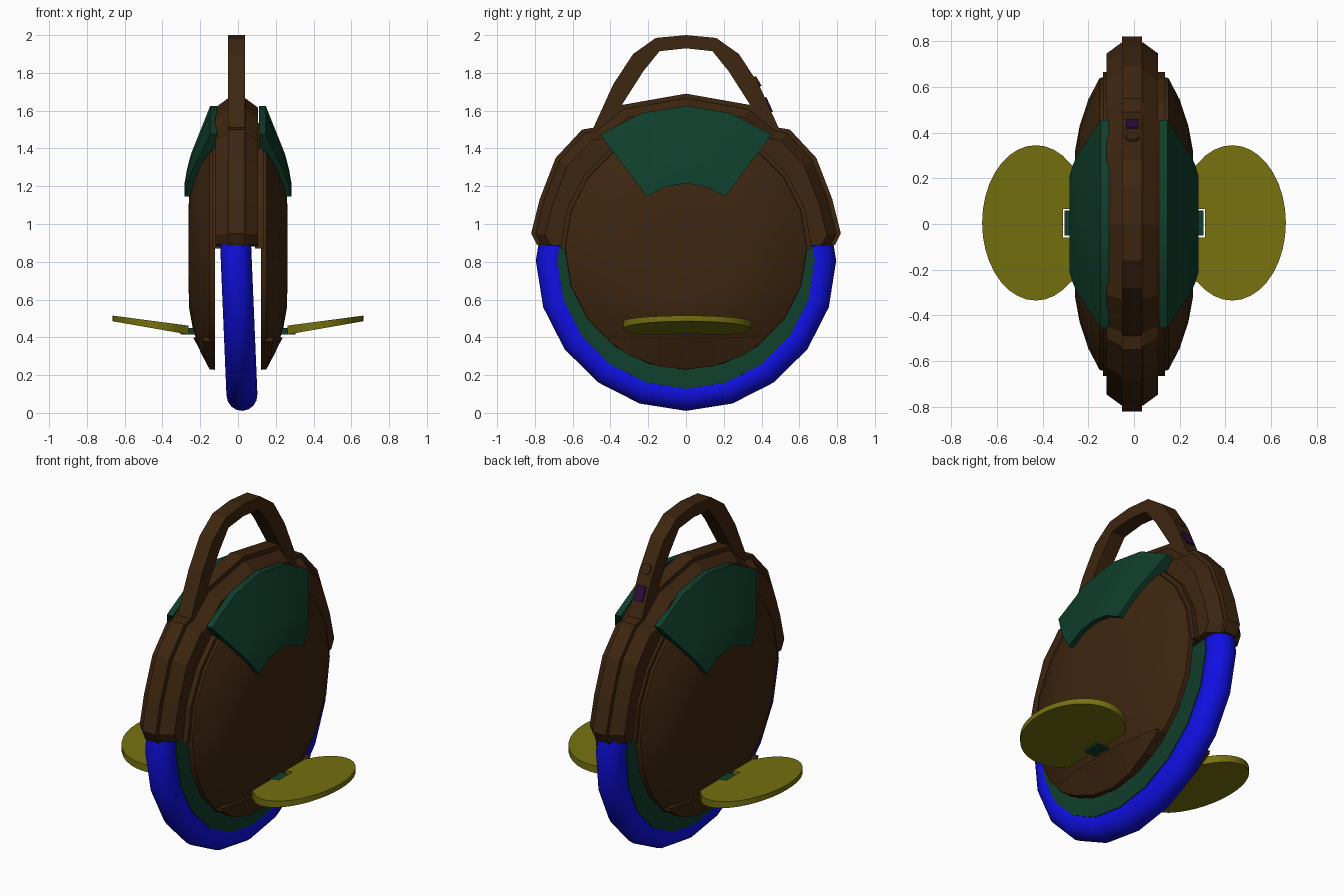
import bpy, bmesh, math
from mathutils import Matrix, Vector

if "Cube" in bpy.data.objects:
    bpy.data.objects.remove(bpy.data.objects["Cube"])


def material(name, rgb):
    m = bpy.data.materials.new(name)
    m.diffuse_color = (*rgb, 1)
    m.use_nodes = True
    m.node_tree.nodes["Principled BSDF"].inputs["Base Color"].default_value = m.diffuse_color
    return m


BROWN = material("dark brown", (0.048, 0.019, 0.005))
GREEN = material("dark green", (0.005, 0.048, 0.024))
YELLOW = material("olive yellow", (0.18, 0.165, 0.005))
BLUE = material("tyre blue", (0.005, 0.005, 0.75))
PURPLE = material("dark purple", (0.025, 0.004, 0.05))
N = 20          # sides of all round parts
HUB = 0.87      # height of the shell axis


def loft(name, rings, mat, closed=False, smooth=True):
    """Skin a list of equal-length point rings; cap the ends or join them in a loop."""
    bm = bmesh.new()
    vs = [[bm.verts.new(p) for p in r] for r in rings]
    n = len(vs[0])
    for a in range(len(vs) if closed else len(vs) - 1):
        r0, r1 = vs[a], vs[(a + 1) % len(vs)]
        for i in range(n):
            j = (i + 1) % n
            bm.faces.new((r0[i], r0[j], r1[j], r1[i]))
    if not closed:
        bm.faces.new(vs[0])
        bm.faces.new(vs[-1])
    bmesh.ops.recalc_face_normals(bm, faces=bm.faces)
    me = bpy.data.meshes.new(name)
    bm.to_mesh(me)
    bm.free()
    ob = bpy.data.objects.new(name, me)
    bpy.context.collection.objects.link(ob)
    me.materials.append(mat)
    if smooth:
        bpy.ops.object.select_all(action='DESELECT')
        ob.select_set(True)
        bpy.context.view_layer.objects.active = ob
        bpy.ops.object.shade_smooth_by_angle(angle=math.radians(25))
    return ob


def ring(x, r, zc=HUB):
    """Circle about the x axis."""
    return [(x, r * math.sin(2 * math.pi * i / N), zc + r * math.cos(2 * math.pi * i / N))
            for i in range(N)]


def slab(name, pts, x0, x1, mat):
    """Extrude a y-z outline along x."""
    return loft(name, [[(x, y, z) for y, z in pts] for x in (x0, x1)], mat, smooth=False)


def box(name, c, size, mat, tilt=0):
    """Box turned about x."""
    x, y, z = (s / 2 for s in size)
    m = Matrix.Translation(c) @ Matrix.Rotation(tilt, 4, 'X')
    rings = [[m @ Vector((a, b, h)) for a, b in ((-x, -y), (x, -y), (x, y), (-x, y))]
             for h in (-z, z)]
    return loft(name, rings, mat, smooth=False)


def sym(half):
    """Mirror an outline that runs from the +y side to the centre."""
    return half + [(-y, z) for y, z in reversed(half) if y > 1e-6]


# Wheel, leaning slightly: tyre and rim
lean = Matrix.Translation((-0.009, 0, 0.805)) @ Matrix.Rotation(-0.042, 4, 'Y')
tube = [2 * math.pi * k / 16 for k in range(16)]
tyre = loft("tyre", [ring(0.082 * math.sin(a), 0.71 + 0.085 * math.cos(a), 0) for a in tube],
            BLUE, closed=True)
tyre.matrix_world = lean
rim = loft("rim", [ring(-0.07, 0.5, 0), ring(-0.081, 0.62, 0), ring(-0.081, 0.682, 0),
                   ring(0.081, 0.682, 0), ring(0.081, 0.62, 0), ring(0.07, 0.5, 0)], GREEN)
rim.matrix_world = lean

# Central body with chamfered shoulders, and the raised rib along it
CX = -0.007
outline = sym([(0.64, 0.87), (0.79, 0.89), (0.82, 0.95), (0.775, 1.13), (0.69, 1.35),
               (0.55, 1.5), (0.49, 1.51), (0.34, 1.63), (0, 1.69)])


def body_ring(x, k):
    return [(CX + x, y * k, max(0.88, HUB + (z - HUB) * k)) for y, z in outline]


loft("body", [body_ring(-0.113, 0.91), body_ring(-0.046, 0.97),
              body_ring(0.046, 0.97), body_ring(0.113, 0.91)], BROWN, smooth=False)
slab("body_rib", outline, CX - 0.045, CX + 0.042, BROWN)

# Arched carry handle
arch_out = sym([(0.49, 1.51), (0.385, 1.74), (0.28, 1.9), (0.16, 1.985), (0, 2.0)])
arch_in = sym([(0.34, 1.6), (0.225, 1.81), (0.14, 1.915), (0, 1.93)])
bands = sym([(0.37, 1.56), (0.34, 1.63), (0.225, 1.81), (0.14, 1.915), (0, 1.93)])
sections = []
for (yo, zo), (yi, zi) in zip(arch_out, bands):
    sections.append([(CX - 0.046, yo, zo), (CX + 0.043, yo, zo),
                     (CX + 0.043, yi, zi), (CX - 0.046, yi, zi)])
loft("handle", sections, BROWN, smooth=False)

# Switch and round button on the back of the handle
box("power_switch", (CX, 0.437, 1.632), (0.055, 0.085, 0.012), PURPLE, -1.14)
m = Matrix.Translation((CX, 0.38, 1.755)) @ Matrix.Rotation(-1.05, 4, 'X')
loft("round_button", [[m @ Vector((0.03 * math.cos(a), 0.03 * math.sin(a), h)) for a in tube]
                      for h in (-0.02, 0.006)], BROWN)

# Parts on both sides
for s, side in ((1, "right"), (-1, "left")):
    # Domed side shell and the half plate joining it to the body
    loft(side + "_shell", [ring(s * x, r) for x, r in (
        (0.122, 0.63), (0.122, 0.642), (0.15, 0.64), (0.2, 0.545), (0.238, 0.43),
        (0.258, 0.32), (0.262, 0.2))], BROWN)
    arc = [(0.665 * math.sin(math.radians(t)), HUB + 0.665 * math.cos(math.radians(t)))
           for t in range(-90, 91, 18)]
    slab(side + "_shell_mount", arc, s * 0.09, s * 0.135, BROWN)

    # Sloped pad under the shell
    ys = [-0.41, -0.3, -0.15, 0, 0.15, 0.3, 0.41]
    low = [HUB - math.sqrt(0.64 ** 2 - y * y) for y in ys]
    secs = []
    for y, z in zip(ys, low):
        ridge = 0.237 - 0.05 * (abs(y) / 0.41) ** 2
        xb = 0.15 + max(0, (z - 0.23) / 0.17) * (ridge - 0.15)
        top = max(0.4, z + 0.005)
        secs.append([(s * 0.123, y, z), (s * xb, y, z), (s * ridge, y, top), (s * 0.123, y, top)])
    loft(side + "_lower_guard", secs, BROWN, smooth=False)

    # Curved knee pad: a sector turned about the shell axis
    prof = [(0.345, 0.283), (0.42, 0.27), (0.5, 0.249), (0.755, 0.147), (0.755, 0.11),
            (0.63, 0.11), (0.5, 0.2), (0.345, 0.25)]
    secs = []
    for t in (-37, -18, 0, 18, 37):
        a = math.radians(t)
        secs.append([(s * x, r * math.sin(a), HUB + r * math.cos(a)) for r, x in prof])
    loft(side + "_knee_pad", secs, GREEN)

    # Tilted oval pedal with a notch for its hinge
    edge = [(0.262, -0.06), (0.262, -0.245)]
    for k in range(-13, 14):
        a = math.radians(k * 10)
        edge.append((0.43 + 0.235 * math.cos(a), 0.005 + 0.34 * math.sin(a)))
    edge += [(0.262, 0.245), (0.262, 0.065), (0.31, 0.065), (0.31, -0.06)]
    loft(side + "_pedal",
         [[(s * x, y, z0 + k * (x - 0.262)) for x, y in edge]
          for z0, k in ((0.415, 0.175), (0.462, 0.132))], YELLOW)
    box(side + "_pedal_hinge", (s * 0.255, 0.005, 0.433), (0.1, 0.11, 0.035), GREEN)
